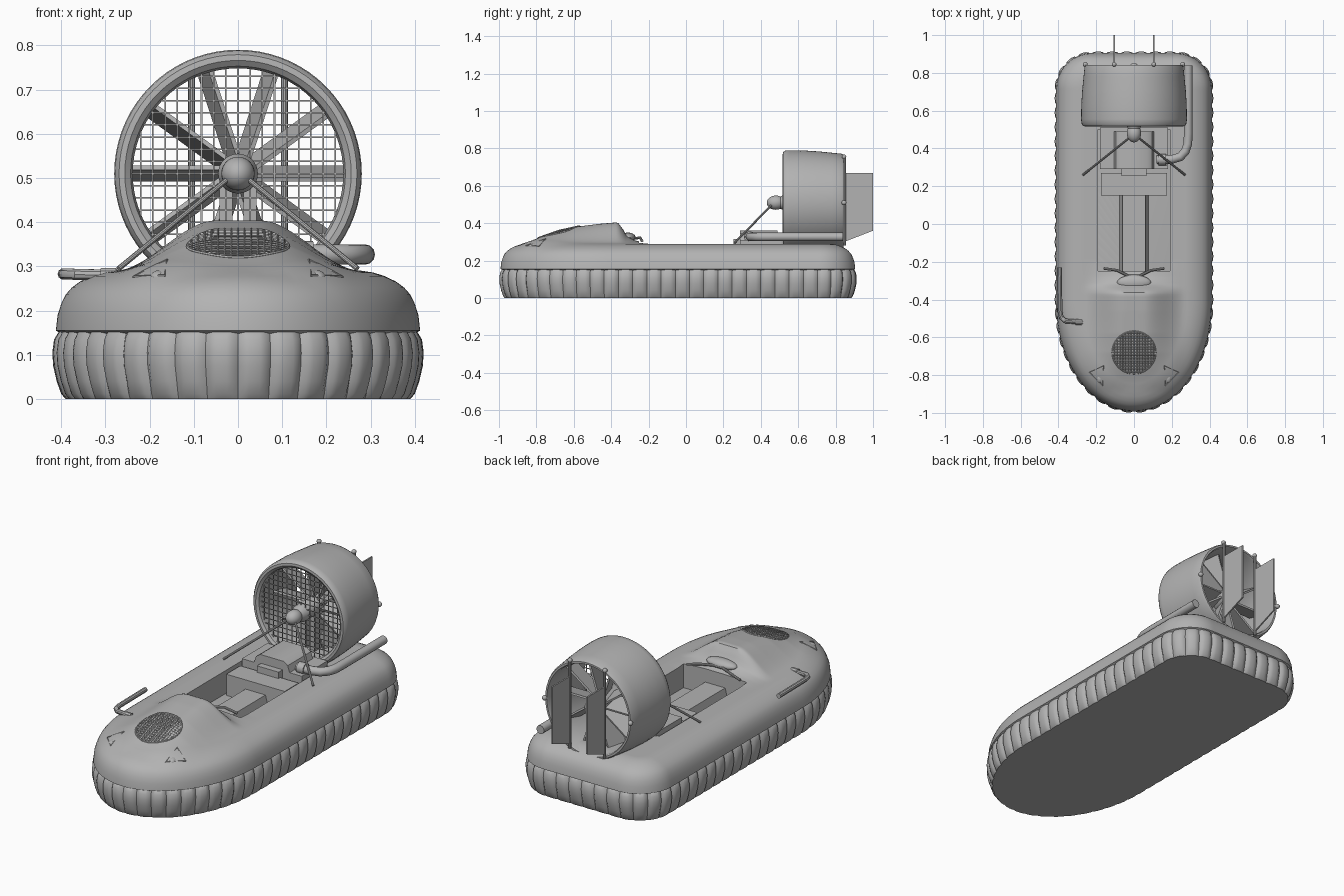
import bpy, bmesh, math
from mathutils import Vector, Matrix

if "Cube" in bpy.data.objects:
    bpy.data.objects.remove(bpy.data.objects["Cube"])

mat = bpy.data.materials.new("plain grey")
mat.diffuse_color = (0.45, 0.45, 0.45, 1)
mat.use_nodes = True
mat.node_tree.nodes["Principled BSDF"].inputs["Base Color"].default_value = mat.diffuse_color


def finish(name, bm):
    bmesh.ops.remove_doubles(bm, verts=bm.verts, dist=1e-5)
    bmesh.ops.recalc_face_normals(bm, faces=bm.faces)
    me = bpy.data.meshes.new(name)
    bm.to_mesh(me)
    bm.free()
    me.materials.append(mat)
    ob = bpy.data.objects.new(name, me)
    bpy.context.collection.objects.link(ob)
    return ob


def loft(name, rings, cap0=False, cap1=False, loop=False):
    bm = bmesh.new()
    vs = [[bm.verts.new(p) for p in r] for r in rings]
    n = len(rings[0])
    for i in range(len(rings) - (0 if loop else 1)):
        a, b = vs[i], vs[(i + 1) % len(rings)]
        for j in range(n):
            k = (j + 1) % n
            bm.faces.new((a[j], a[k], b[k], b[j]))
    if cap0:
        bm.faces.new(vs[0])
    if cap1:
        bm.faces.new(vs[-1])
    return finish(name, bm)


def boxes(name, items):
    # items: centre, size, turn matrix about the duct axis or None
    bm = bmesh.new()
    for c, s, m in items:
        t = Matrix.Translation(c) @ Matrix.Diagonal((*s, 1))
        bmesh.ops.create_cube(bm, size=1, matrix=(m @ t) if m else t)
    return finish(name, bm)


def prism(name, poly, a, b, axis):
    # polygon in xz pushed along y, or polygon in yz pushed along x
    put = (lambda p, t: (p[0], t, p[1])) if axis == 'y' else (lambda p, t: (t, p[0], p[1]))
    return loft(name, [[put(p, a) for p in poly], [put(p, b) for p in poly]], True, True)


def ball(name, loc, size):
    bm = bmesh.new()
    bmesh.ops.create_uvsphere(bm, u_segments=24, v_segments=14, radius=1,
                              matrix=Matrix.Translation(loc) @ Matrix.Diagonal((*size, 1)))
    return finish(name, bm)


def lathe(name, prof, n=64, loop=False):
    # profile of (radius, y) turned about the fan axis
    rings = [[(r * math.cos(2 * math.pi * k / n), y, FZ + r * math.sin(2 * math.pi * k / n))
              for k in range(n)] for r, y in prof]
    return loft(name, rings, not loop, not loop, loop)


def tubes(name, paths, r, cyclic=False, res=3):
    cu = bpy.data.curves.new(name, 'CURVE')
    cu.dimensions = '3D'
    cu.bevel_depth, cu.bevel_resolution, cu.use_fill_caps = r, res, True
    for pts in paths:
        sp = cu.splines.new('POLY')
        sp.points.add(len(pts) - 1)
        for q, p in zip(sp.points, pts):
            q.co = (*p, 1)
        sp.use_cyclic_u = cyclic
    cu.materials.append(mat)
    ob = bpy.data.objects.new(name, cu)
    bpy.context.collection.objects.link(ob)
    bpy.ops.object.select_all(action='DESELECT')
    ob.select_set(True)
    bpy.context.view_layer.objects.active = ob
    bpy.ops.object.convert(target='MESH')
    return ob


def interp(tab, x):
    if x <= tab[0][0]:
        return tab[0][1]
    for (x0, y0), (x1, y1) in zip(tab, tab[1:]):
        if x <= x1:
            return y0 + (y1 - y0) * (x - x0) / (x1 - x0)
    return tab[-1][1]


# Plan outline of the craft, evenly sampled and symmetric
W, FRONT, BACK, R, FZ = 0.412, -0.992, 0.905, 0.19, 0.51
SEGS, SUB = 64, 6
N = SEGS * SUB
half = [(W * math.sin(t * math.pi / 400), -0.42 + (FRONT + 0.42) * math.cos(t * math.pi / 400)) for t in range(201)]
half += [(W - R + R * math.cos(t * math.pi / 100), BACK - R + R * math.sin(t * math.pi / 100)) for t in range(51)]
half.append((0, BACK))
dist = [0]
for a, b in zip(half, half[1:]):
    dist.append(dist[-1] + math.dist(a, b))
tx = [(d, p[0]) for d, p in zip(dist, half)]
ty = [(d, p[1]) for d, p in zip(dist, half)]
right = [(interp(tx, dist[-1] * k / (N // 2)), interp(ty, dist[-1] * k / (N // 2))) for k in range(N // 2 + 1)]
out = [Vector(p) for p in right] + [Vector((-x, y)) for x, y in right[-2:0:-1]]
nor = []
for k in range(N):
    t = (out[(k + 1) % N] - out[k - 1]).normalized()
    nor.append(Vector((t.y, -t.x)))

# Hull height: rounded edge plus raised bonnet
EDGE = [(0, .155), (.004, .19), (.012, .215), (.022, .236), (.036, .252), (.055, .266), (.08, .278), (.105, .286), (.13, .29)]
HOOD = [(-.88, 0), (-.835, .014), (-.76, .042), (-.68, .07), (-.58, .092), (-.46, .107), (-.365, .115),
        (-.335, .075), (-.32, .045), (-.28, .02), (-.2, 0)]


def bump(x, y):
    t = min(1, max(0, (.28 - abs(x)) / .23))
    return interp(HOOD, y) * t * t * (3 - 2 * t)


def surf(x, y):
    return interp(EDGE, min((p - Vector((x, y))).length for p in out)) + bump(x, y)


def ring(d, z):
    return [(p.x - q.x * d, p.y - q.y * d, z) for p, q in zip(out, nor)]


rings = [ring(.05, .10), ring(.02, .145)] + [[(x, y, z + bump(x, y)) for x, y, z in ring(d, z)] for d, z in EDGE]
last = rings[-1]
for i in range(1, 17):
    t, r = i / 16, []
    for x, y, _ in last:
        px, py = x * (1 - t), y + (max(-.6, min(.6, y)) - y) * t
        r.append((px, py, .29 + bump(px, py)))
    rings.append(r)
hull = loft("hull", rings, cap0=True)

# Cockpit opening
cutter = boxes("cockpit_cutter", [((0, .125, .38), (.38, .75, .48), None)])
cutter.hide_render = True
mod = hull.modifiers.new("cockpit", 'BOOLEAN')
mod.operation, mod.object, mod.solver = 'DIFFERENCE', cutter, 'EXACT'
bpy.context.view_layer.objects.active = hull
bpy.ops.object.modifier_apply(modifier=mod.name)
bpy.data.objects.remove(cutter)

# Skirt with inflated segments
rings = []
for d, z, g in [(.022, 0, .3), (.012, .012, .7), (.002, .04, 1), (-.006, .075, 1), (-.008, .105, 1), (-.004, .135, 1), (.008, .155, .6), (.03, .165, 0)]:
    r = []
    for k, (p, q) in enumerate(zip(out, nor)):
        e = d + g * .014 * (1 - abs(math.sin(math.pi * k / SUB)) ** .4)
        r.append((p.x - q.x * e, p.y - q.y * e, z))
    rings.append(r)
loft("skirt", rings, True, True)

# Seats and engine
prism("centre_seat", [(-.09, .12), (.09, .12), (.06, .23), (-.06, .23)], -.25, .16, 'y')
boxes("bench_seat", [((0, .21, .2), (.35, .12, .16), None)])
boxes("engine_deck", [((0, .40, .22), (.36, .22, .18), None)])
prism("engine_cover", [(-.11, .30), (.11, .30), (.095, .345), (.07, .362), (-.07, .362), (-.095, .345)], .29, .49, 'y')
boxes("engine_front", [((0, .275, .29), (.13, .04, .05), None)])

# Dashboard and handlebar
ball("instrument_pod", (0, -.31, .325), (.09, .04, .025))
tubes("handlebar", [[(-.16, -.235, .305), (-.09, -.245, .322), (-.03, -.275, .32), (.03, -.275, .32), (.09, -.245, .322), (.16, -.235, .305)],
                    [(0, -.33, .31), (0, -.275, .32)]], .007)

# Bonnet grille
paths = []
for k in range(-7, 8):
    c = k / 7.5
    h = math.sqrt(1 - c * c)
    for flip in (0, 1):
        pts = []
        for m in range(9):
            u, v = c, h * (m / 4 - 1)
            if flip:
                u, v = v, u
            x, y = .112 * u, -.68 + .11 * v
            pts.append((x, y, surf(x, y) + .002))
        paths.append(pts)
tubes("bonnet_grille", paths, .003, res=0)
rim = [(.114 * math.cos(a * math.pi / 20), -.68 + .112 * math.sin(a * math.pi / 20)) for a in range(40)]
tubes("grille_rim", [[(x, y, surf(x, y)) for x, y in rim]], .004, True, 1)

# Headlights with triangular frames
for s, side in ((-1, "left"), (1, "right")):
    ball(side + "_headlight", (s * .18, -.815, .27), (.021, .03, .021))
    tri = [(.16, -.75), (.165, -.855), (.235, -.785)]
    tubes(side + "_headlight_frame", [[(s * x, y, surf(x, y)) for x, y in tri]], .004, True, 1)

# Fan duct, hub and pylon
lathe("fan_duct", [(.238, .545), (.243, .527), (.256, .517), (.269, .518), (.278, .53), (.28, .555), (.279, .63), (.274, .71),
                   (.267, .78), (.262, .83), (.256, .842), (.246, .842), (.241, .83), (.238, .7)], 72, True)
lathe("fan_hub", [(.03, .5), (.045, .53), (.045, .78), (.035, .82), (.012, .85)], 32)
ball("spinner", (0, .48, FZ), (.038, .048, .038))
boxes("hub_pylon", [((s * .027, .64, .39), (.03, .07, .22), None) for s in (-1, 1)])


def turn(a):
    return Matrix.Translation((0, 0, FZ)) @ Matrix.Rotation(a, 4, 'Y')


tilt = Matrix.Rotation(math.radians(14), 4, 'X')
boxes("fan_blades", [((.14, 0, 0), (.205, .11, .01), turn(k * math.pi / 5) @ Matrix.Translation((0, .70, 0)) @ tilt) for k in range(10)])

# Safety mesh in the duct mouth
bars = []
for k in range(-8, 9):
    c = k * .0275
    h = 2 * math.sqrt(.241 ** 2 - c * c)
    bars += [((c, .54, FZ), (.0035, .0035, h), None), ((0, .54, FZ + c), (h, .0035, .0035), None)]
boxes("safety_mesh", bars)

# Hub struts
tubes("hub_struts", [[(s * .02, .46, .50), (s * .27, .26, .295)] for s in (-1, 1)], .006)

# Rudders with posts and duct bolts
for s, side in ((-1, "left"), (1, "right")):
    prism(side + "_rudder", [(.845, .30), (1.0, .36), (1.0, .67), (.845, .67)], s * .105 - .004, s * .105 + .004, 'x')
    tubes(side + "_rudder_post", [[(s * .105, .848, .28), (s * .105, .848, .755)]], .008)
    ball(side + "_post_cap", (s * .105, .845, .755), (.012, .012, .012))
    ball(side + "_duct_bolt", (s * .258, .845, FZ), (.013, .013, .013))

# Exhaust pipe and grab rail
tubes("exhaust_pipe", [[(.12, .34, .327), (.20, .342, .327), (.245, .355, .327), (.272, .385, .327), (.285, .425, .327),
                        (.287, .48, .327), (.287, .84, .327)]], .023, res=4)
tubes("exhaust_collar", [[(.13, .34, .327), (.17, .341, .327)]], .03, res=4)
tubes("grab_rail", [[(-.395, -.23, .283), (-.392, -.46, .283), (-.385, -.495, .283), (-.365, -.513, .282), (-.27, -.52, .28)]], .013)
tubes("grab_rail_socket", [[(-.31, -.518, .28), (-.275, -.52, .28)]], .017)

# Smooth shading with sharp edges kept
bpy.ops.object.select_all(action='SELECT')
bpy.context.view_layer.objects.active = hull
bpy.ops.object.shade_smooth_by_angle(angle=math.radians(35))
